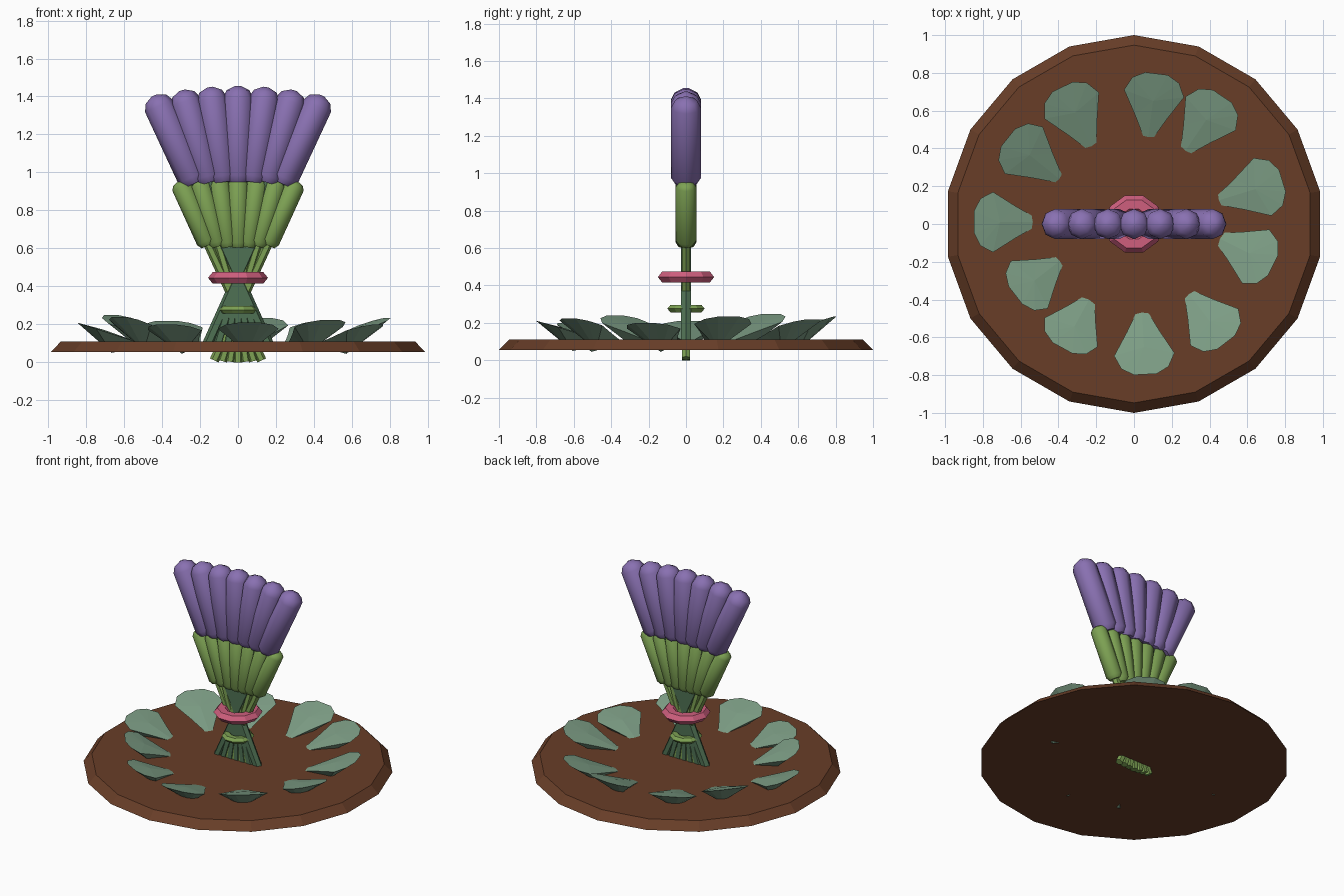
import bpy, bmesh, math
from mathutils import Vector

if "Cube" in bpy.data.objects:
    bpy.data.objects.remove(bpy.data.objects["Cube"])


def material(name, rgb):
    m = bpy.data.materials.new(name)
    m.diffuse_color = (*[(c / 255) ** 2.2 for c in rgb], 1)
    m.use_nodes = True
    m.node_tree.nodes["Principled BSDF"].inputs["Base Color"].default_value = m.diffuse_color
    return m


SOIL = material("soil_brown", (104, 64, 44))
PURPLE = material("purple", (136, 112, 176))
GREEN = material("bright_green", (124, 160, 84))
DARK = material("dark_green", (80, 112, 84))
LEAF = material("leaf_green", (124, 156, 132))
PINK = material("pink", (205, 95, 125))


def finish(bm, name, mat, smooth=None):
    bmesh.ops.recalc_face_normals(bm, faces=bm.faces)
    me = bpy.data.meshes.new(name)
    bm.to_mesh(me)
    bm.free()
    me.materials.append(mat)
    ob = bpy.data.objects.new(name, me)
    bpy.context.collection.objects.link(ob)
    if smooth:
        bpy.ops.object.select_all(action='DESELECT')
        ob.select_set(True)
        bpy.context.view_layer.objects.active = ob
        bpy.ops.object.shade_smooth_by_angle(angle=math.radians(smooth))
    return ob


def lathe(bm, a, b, profile, sides, closed=False, spin=0.0):
    """Sweep (radius, distance) rings along the axis from a to b."""
    a, b = Vector(a), Vector(b)
    d = (b - a).normalized()
    v = Vector((0, 1, 0)) if abs(d.y) < 0.9 else Vector((1, 0, 0))
    u = v.cross(d).normalized()
    rings = []
    for r, h in profile:
        rings.append([bm.verts.new(a + d * h + (u * math.cos(t) + v * math.sin(t)) * r)
                      for t in (spin + 2 * math.pi * k / sides for k in range(sides))])
    pairs = list(zip(rings, rings[1:]))
    if closed:
        pairs.append((rings[-1], rings[0]))
    for p, q in pairs:
        for k in range(sides):
            n = (k + 1) % sides
            bm.faces.new((p[k], p[n], q[n], q[k]))
    if not closed:
        bm.faces.new(rings[0][::-1])
        bm.faces.new(rings[-1])


def fan(name, mat, count, ends, shape, sides):
    """Seven rods spread in a fan; ends(t) gives start and end, t from -1 to 1."""
    bm = bmesh.new()
    for i in range(count):
        (x0, z0), (x1, z1) = ends((i - count // 2) / (count // 2))
        a, b = Vector((x0, 0, z0)), Vector((x1, 0, z1))
        lathe(bm, a, b, shape((b - a).length), sides)
    return finish(bm, name, mat, 50)


# Soil disc
bm = bmesh.new()
lathe(bm, (0, 0, 0.055), (0, 0, 1), [(1.0, 0), (0.947, 0.055)], 18, spin=math.pi / 2)
finish(bm, "soil_disc", SOIL)

# Crossing stems
fan("bud_stems", GREEN, 7,
    lambda t: ((-0.125 * t, 0.01 * abs(t)), (0.165 * t, 0.64)),
    lambda l: [(0.025, 0), (0.025, l)], 6)
fan("flower_stems", DARK, 7,
    lambda t: ((-0.165 * t, 0.08), (0.235 * t, 0.97)),
    lambda l: [(0.03, 0), (0.03, l)], 6)

# Green buds and purple flower spikes
fan("green_buds", GREEN, 7,
    lambda t: ((0.155 * t, 0.605 + 0.012 * t * t), (0.308 * t, 0.97 - 0.017 * t * t)),
    lambda l: [(0.04, 0), (0.055, 0.025), (0.055, l - 0.03), (0.04, l - 0.008), (0.015, l)], 8)
fan("flower_spikes", PURPLE, 7,
    lambda t: ((0.227 * t, 0.95 - 0.007 * t * t), (0.442 * t, 1.455 - 0.05 * t * t)),
    lambda l: [(0.058, 0), (0.08, 0.035), (0.08, l - 0.06),
               (0.06, l - 0.022), (0.015, l)], 8)


# Binding rings, squashed six-sided bands
def ring(name, mat, z, major, minor, squash):
    bm = bmesh.new()
    prof = [(major + minor * math.cos(k * math.pi / 3),
             minor * squash * math.sin(k * math.pi / 3)) for k in range(6)]
    lathe(bm, (0, 0, z), (0, 0, z + 1), prof, 10, closed=True)
    finish(bm, name, mat)


ring("pink_band", PINK, 0.445, 0.108, 0.05, 0.7)
ring("green_band", GREEN, 0.276, 0.07, 0.035, 0.65)

# Ground leaves: inner point, outer tip, tip height
LEAVES = [
    (0.07, 0.41, 0.12, 0.80, 0.235), (0.24, 0.34, 0.47, 0.68, 0.22),
    (0.40, 0.11, 0.79, 0.23, 0.235), (0.40, -0.05, 0.74, -0.22, 0.20),
    (0.26, -0.33, 0.49, -0.63, 0.225), (0.04, -0.41, 0.06, -0.80, 0.21),
    (-0.21, -0.35, -0.38, -0.66, 0.20), (-0.36, -0.17, -0.63, -0.38, 0.24),
    (-0.48, 0.01, -0.85, 0.01, 0.21), (-0.36, 0.21, -0.67, 0.46, 0.25),
    (-0.20, 0.36, -0.38, 0.73, 0.22)]
# outline as (fraction of length, half width, lift)
EDGE = [(0.40, 0.085, 0.0), (0.72, 0.16, 0.0), (0.90, 0.125, 0.0), (0.99, 0.06, 0.0)]
for n, (x0, y0, x1, y1, zt) in enumerate(LEAVES):
    bm = bmesh.new()
    a, b = Vector((x0, y0, 0.09)), Vector((x1, y1, zt))
    side = Vector((y0 - y1, x1 - x0, 0)).normalized()

    def pt(f, w, h):
        return bm.verts.new(a.lerp(b, f) + side * w + Vector((0, 0, h)))

    loop = [pt(0, 0, 0)] + [pt(*e) for e in EDGE]
    loop += [pt(f, -w, h) for f, w, h in reversed(EDGE)]
    top, under = pt(0.62, 0, 0.008), pt(0.5, 0, -0.10)
    for k in range(len(loop)):
        p, q = loop[k], loop[(k + 1) % len(loop)]
        bm.faces.new((p, q, top))
        bm.faces.new((q, p, under))
    finish(bm, f"ground_leaf_{n + 1}", LEAF)
